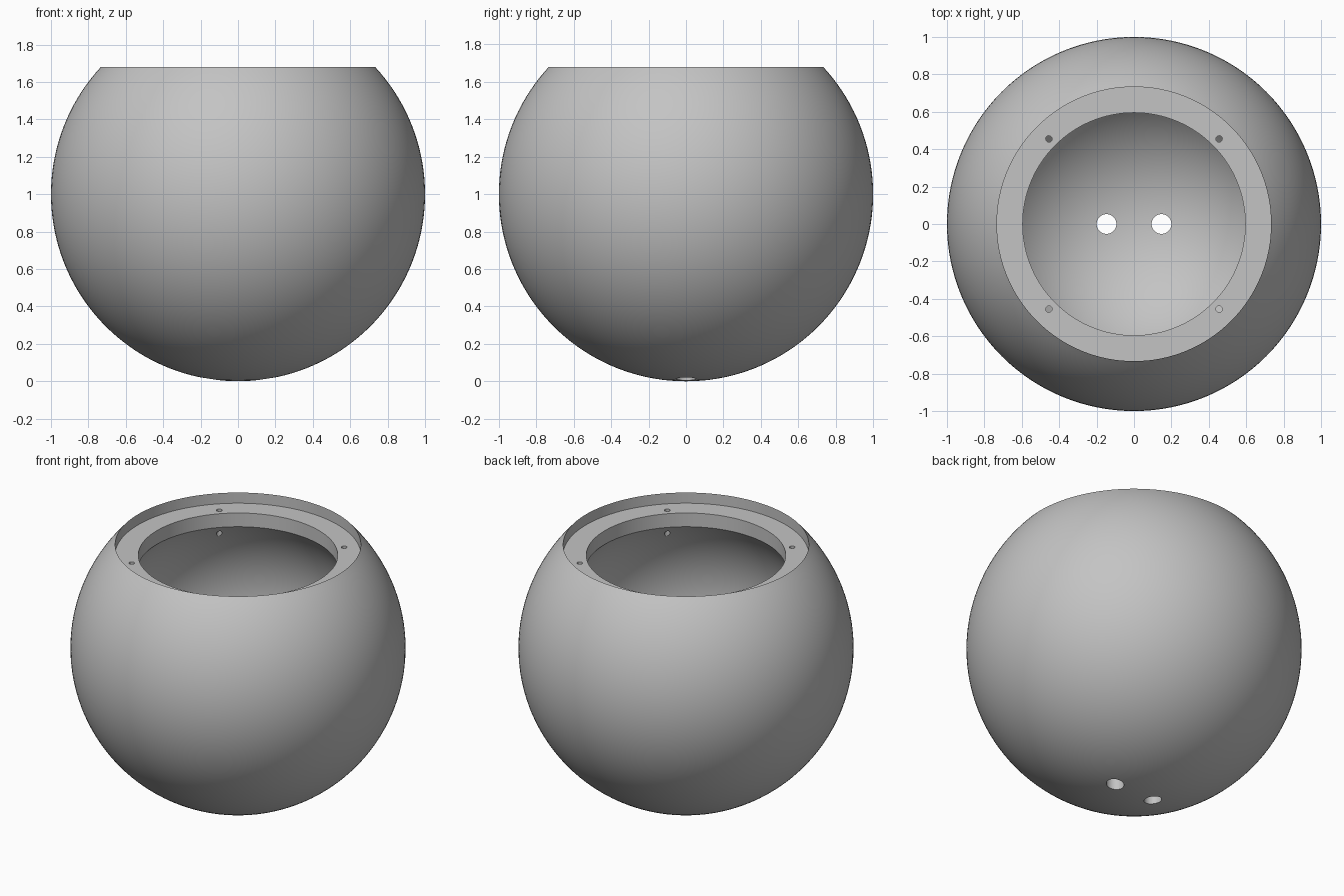
import bpy, bmesh
from math import sin, cos, asin, acos, pi, sqrt

if "Cube" in bpy.data.objects:
    bpy.data.objects.remove(bpy.data.objects["Cube"])

SEGMENTS = 128
INNER_R = 0.79       # hollow inside
RIM_Z = 1.68         # flat cut at the top
LEDGE_Z = 1.61       # recessed mounting ledge
MOUTH_R = 0.595      # opening through the ledge
RIM_R = sqrt(1 - (RIM_Z - 1) ** 2)

grey = bpy.data.materials.new("light_grey")
grey.use_nodes = True
colour = (0.55, 0.55, 0.55, 1)
grey.diffuse_color = colour
grey.node_tree.nodes["Principled BSDF"].inputs["Base Color"].default_value = colour


def arc(radius, end, steps):
    """Points (r, z) from the bottom pole up to the polar angle 'end'."""
    return [(radius * sin(end * i / steps), 1 - radius * cos(end * i / steps))
            for i in range(steps + 1)]


# Hollow globe: revolve the wall section about z
outer = arc(1, pi - asin(RIM_R), 56)
inner = arc(INNER_R, pi - asin(MOUTH_R / INNER_R), 48)
profile = outer + [(RIM_R, LEDGE_Z), (MOUTH_R, LEDGE_Z)] + inner[::-1]

bm = bmesh.new()
verts = [bm.verts.new((r, 0, z)) for r, z in profile]
edges = [bm.edges.new(pair) for pair in zip(verts, verts[1:])]
bmesh.ops.spin(bm, geom=verts + edges, cent=(0, 0, 0), axis=(0, 0, 1),
               angle=2 * pi, steps=SEGMENTS, use_merge=False)
bmesh.ops.remove_doubles(bm, verts=bm.verts, dist=0.0001)
bmesh.ops.recalc_face_normals(bm, faces=bm.faces)
mesh = bpy.data.meshes.new("globe_shell")
bm.to_mesh(mesh)
bm.free()
mesh.materials.append(grey)
shell = bpy.data.objects.new("globe_shell", mesh)
bpy.context.collection.objects.link(shell)


def drill(x, y, radius, low, high):
    """Cut a vertical round hole through the shell."""
    bpy.ops.mesh.primitive_cylinder_add(vertices=32, radius=radius, depth=high - low,
                                        location=(x, y, (low + high) / 2))
    cutter = bpy.context.object
    cutter.name = "hole_cutter"
    cutter.hide_render = True
    cutter.data.materials.append(grey)
    cut = shell.modifiers.new("hole", "BOOLEAN")
    cut.operation = "DIFFERENCE"
    cut.solver = "EXACT"
    cut.object = cutter
    bpy.context.view_layer.objects.active = shell
    bpy.ops.object.modifier_apply(modifier=cut.name)
    bpy.data.objects.remove(cutter)


for side in (-1, 1):
    # Cable holes in the base
    drill(side * 0.147, 0, 0.053, -0.1, 0.4)
    # Screw holes in the ledge
    for end in (-1, 1):
        drill(side * 0.455, end * 0.455, 0.017, 1.3, 1.75)

bpy.ops.object.select_all(action="DESELECT")
shell.select_set(True)
bpy.context.view_layer.objects.active = shell
bpy.ops.object.shade_smooth_by_angle(angle=pi / 6)
